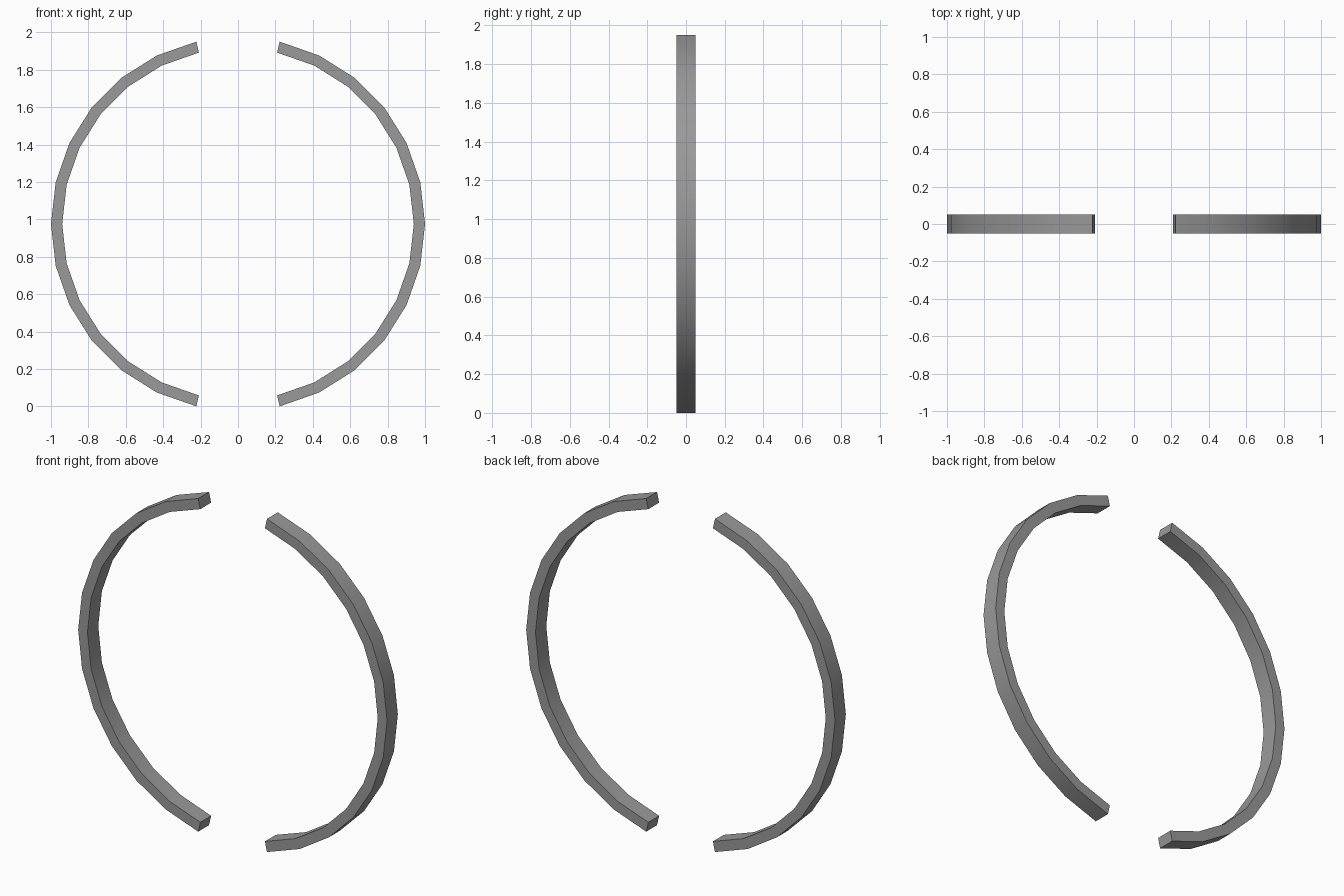
import bpy, bmesh, math

if "Cube" in bpy.data.objects:
    bpy.data.objects.remove(bpy.data.objects["Cube"])

SIDES = 28            # full circle division
STEPS = 6             # segments either side of horizontal
R_OUT, R_IN, HALF_Y = 1.0, 0.94, 0.05
CENTRE_Z = math.sin(math.tau * STEPS / SIDES)

dark_grey = bpy.data.materials.new("dark_grey")
dark_grey.diffuse_color = (0.32, 0.32, 0.32, 1.0)
dark_grey.use_nodes = True
dark_grey.node_tree.nodes["Principled BSDF"].inputs["Base Color"].default_value = dark_grey.diffuse_color


def arc_band(name, start):
    """Half ring of rectangular section, centred on angle start."""
    bm = bmesh.new()
    rings = []
    for i in range(-STEPS, STEPS + 1):
        a = start + math.tau * i / SIDES
        rings.append([bm.verts.new((r * math.cos(a), y, CENTRE_Z + r * math.sin(a)))
                      for r, y in ((R_OUT, -HALF_Y), (R_OUT, HALF_Y),
                                   (R_IN, HALF_Y), (R_IN, -HALF_Y))])
    for p, q in zip(rings, rings[1:]):
        for k in range(4):
            n = (k + 1) % 4
            bm.faces.new((p[k], p[n], q[n], q[k]))
    # end caps
    bm.faces.new(rings[0])
    bm.faces.new(rings[-1])
    bmesh.ops.recalc_face_normals(bm, faces=bm.faces[:])
    mesh = bpy.data.meshes.new(name)
    bm.to_mesh(mesh)
    bm.free()
    mesh.materials.append(dark_grey)
    obj = bpy.data.objects.new(name, mesh)
    bpy.context.collection.objects.link(obj)
    # smooth along the curve, sharp at the section corners
    bpy.ops.object.select_all(action='DESELECT')
    obj.select_set(True)
    bpy.context.view_layer.objects.active = obj
    bpy.ops.object.shade_smooth_by_angle(angle=math.radians(30))


# Two facing half rings with gaps at top and bottom
arc_band("right_arc", 0.0)
arc_band("left_arc", math.pi)
